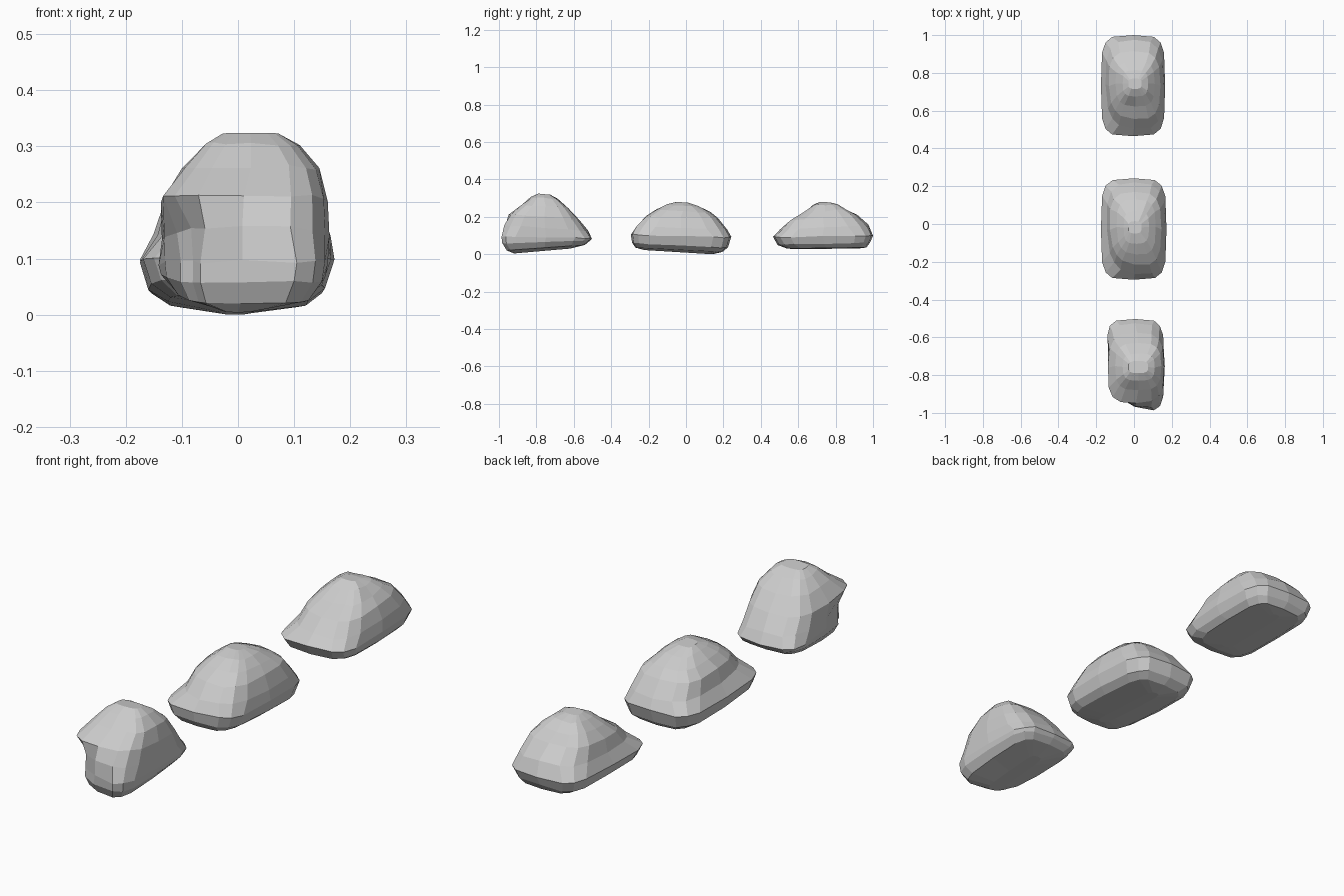
import bpy, math, random
from mathutils import Vector

N = 16  # points around each ring


def make_rock(name, rings, dent, seed):
    """Loft rounded-rectangle rings: (z_front, z_back, x0, x1, y0, y1).
    dent = {ring index: inward pull of the front-left corner}."""
    rnd = random.Random(seed)
    verts, faces = [], []
    for r, (zf, zb, x0, x1, y0, y1) in enumerate(rings):
        power = 0.45 if r < 4 else 0.62
        cx, cy = (x0 + x1) / 2, (y0 + y1) / 2
        for i in range(N):
            a = 2 * math.pi * i / N
            c, s = math.cos(a), math.sin(a)
            u = math.copysign(abs(c) ** power, c) if abs(c) > 1e-6 else 0
            v = math.copysign(abs(s) ** power, s) if abs(s) > 1e-6 else 0
            x = cx + u * (x1 - x0) / 2
            y = cy + v * (y1 - y0) / 2
            w = max(0, math.cos(a - math.radians(225))) ** 3
            k = 1 - dent.get(r, 0) * w
            x, y = cx + (x - cx) * k, cy + (y - cy) * k
            z = zf + (zb - zf) * (v + 1) / 2
            j = 0.004 if 1 < r < len(rings) - 1 else 0
            verts.append(Vector((x + rnd.uniform(-j, j) * (1 - abs(u)),
                                 y + rnd.uniform(-j, j) * (1 - abs(v)),
                                 z + rnd.uniform(-j, j))))
    for r in range(len(rings) - 1):
        for i in range(N):
            k = (i + 1) % N
            faces.append((r * N + i, r * N + k, (r + 1) * N + k, (r + 1) * N + i))
    # close bottom and top with fans
    top = (len(rings) - 1) * N
    for start, flip in ((0, True), (top, False)):
        c = len(verts)
        verts.append(sum(verts[start:start + N], Vector()) / N)
        for i in range(N):
            k = (i + 1) % N
            f = (start + i, start + k, c)
            faces.append(f[::-1] if flip else f)
    me = bpy.data.meshes.new(name)
    me.from_pydata(verts, [], faces)
    me.update()
    ob = bpy.data.objects.new(name, me)
    bpy.context.collection.objects.link(ob)
    return ob


# tall front rock with an undercut front-left corner
make_rock("front_rock", [
    (0.004, 0.03, -0.03, 0.03, -0.92, -0.62),
    (0.02, 0.05, -0.12, 0.13, -0.97, -0.54),
    (0.06, 0.07, -0.145, 0.155, -0.995, -0.515),
    (0.095, 0.085, -0.15, 0.16, -1.0, -0.503),
    (0.155, 0.125, -0.145, 0.163, -0.985, -0.525),
    (0.215, 0.19, -0.135, 0.16, -0.945, -0.575),
    (0.265, 0.25, -0.10, 0.145, -0.88, -0.63),
    (0.305, 0.295, -0.06, 0.11, -0.83, -0.685),
    (0.324, 0.318, -0.03, 0.075, -0.79, -0.725),
], {1: 0.3, 2: 0.33, 3: 0.36, 4: 0.25, 5: -0.05}, 1)

# middle rock, tipped slightly backward
make_rock("middle_rock", [
    (0.022, 0.0, -0.03, 0.02, -0.22, 0.14),
    (0.035, 0.012, -0.125, 0.125, -0.27, 0.195),
    (0.06, 0.035, -0.16, 0.155, -0.288, 0.225),
    (0.105, 0.09, -0.175, 0.172, -0.295, 0.242),
    (0.15, 0.135, -0.15, 0.165, -0.275, 0.22),
    (0.20, 0.195, -0.135, 0.145, -0.225, 0.17),
    (0.235, 0.225, -0.095, 0.115, -0.165, 0.13),
    (0.265, 0.255, -0.055, 0.08, -0.105, 0.07),
    (0.28, 0.275, -0.03, 0.04, -0.05, 0.015),
], {4: 0.12, 5: 0.15, 6: 0.08}, 2)

# back rock, tipped slightly forward
make_rock("back_rock", [
    (0.028, 0.03, -0.03, 0.02, 0.58, 0.92),
    (0.03, 0.036, -0.125, 0.125, 0.54, 0.965),
    (0.05, 0.06, -0.16, 0.15, 0.49, 0.985),
    (0.09, 0.10, -0.175, 0.165, 0.465, 1.0),
    (0.13, 0.155, -0.155, 0.158, 0.497, 0.975),
    (0.18, 0.212, -0.138, 0.14, 0.55, 0.915),
    (0.22, 0.24, -0.10, 0.11, 0.62, 0.86),
    (0.26, 0.265, -0.06, 0.075, 0.675, 0.815),
    (0.28, 0.277, -0.03, 0.04, 0.715, 0.77),
], {4: 0.08, 5: 0.10, 6: 0.05}, 3)
